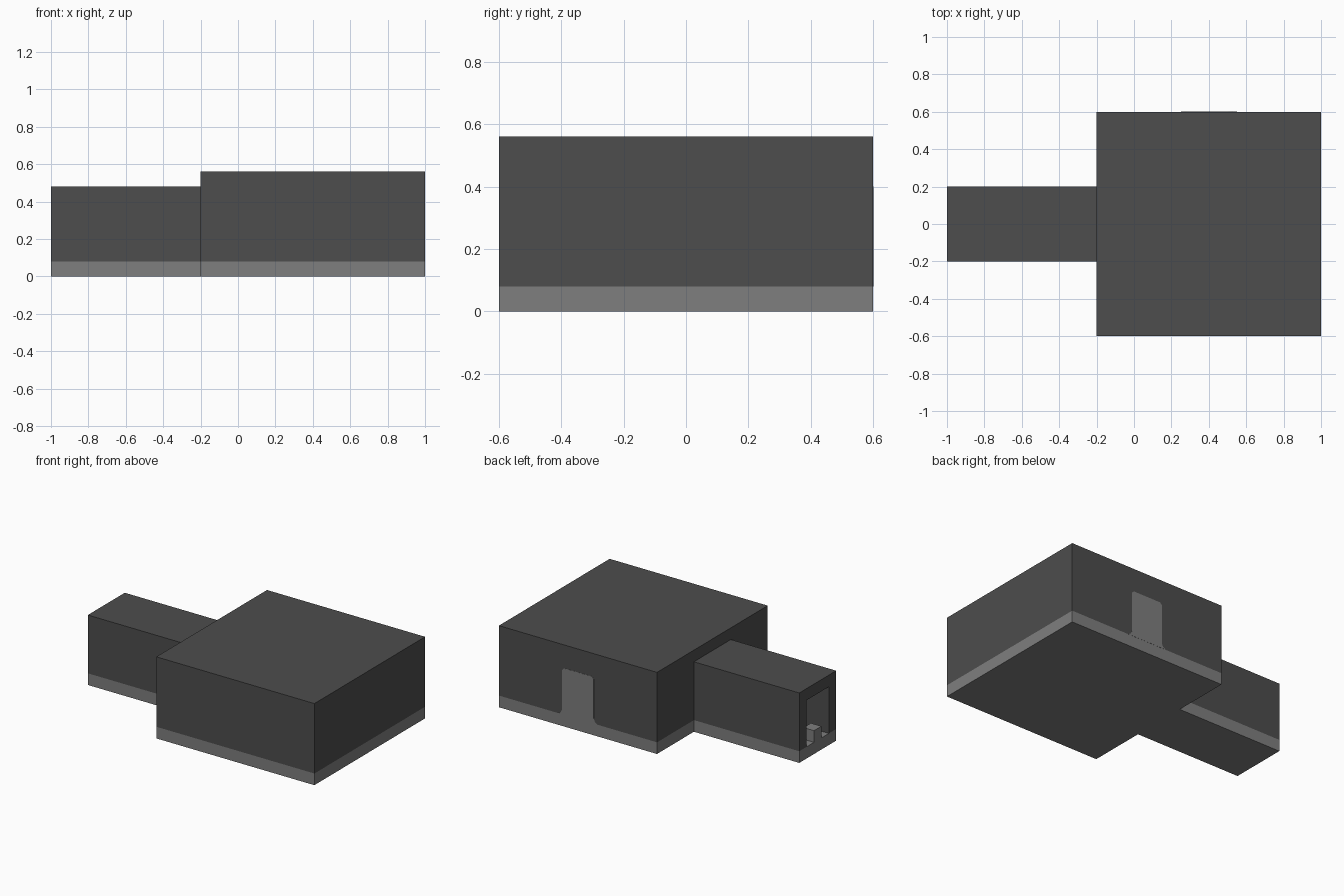
import bpy, bmesh
from mathutils import Vector

cube = bpy.data.objects.get("Cube")
if cube:
    bpy.data.objects.remove(cube, do_unlink=True)


def material(name, value):
    mat = bpy.data.materials.new(name)
    mat.use_nodes = True
    colour = (value, value, value, 1)
    mat.diffuse_color = colour
    mat.node_tree.nodes["Principled BSDF"].inputs["Base Color"].default_value = colour
    return mat


wall_grey = material("dark wall grey", 0.074)
floor_grey = material("light floor grey", 0.21)


def finish(name, bm, mat):
    bmesh.ops.recalc_face_normals(bm, faces=bm.faces)
    mesh = bpy.data.meshes.new(name)
    bm.to_mesh(mesh)
    bm.free()
    mesh.materials.append(mat)
    obj = bpy.data.objects.new(name, mesh)
    bpy.context.collection.objects.link(obj)
    return obj


def box(name, low, high, mat):
    """Box between two opposite corners."""
    low, high = Vector(low), Vector(high)
    bm = bmesh.new()
    bmesh.ops.create_cube(bm, size=1)
    for v in bm.verts:
        v.co = (low + high) / 2 + v.co * (high - low)
    return finish(name, bm, mat)


T = 0.08                      # thickness of walls, floors and roofs
X0, XJ, X1 = -1.0, -0.2, 1.0  # corridor end, junction, far end of the room
ROOM, HALL = 0.6, 0.2         # half widths
ROOM_TOP, HALL_TOP = 0.56, 0.48
DOOR, DOOR_TOP = HALL - T, HALL_TOP - T

# Floor slabs
box("room_floor", (XJ, -ROOM, 0), (X1, ROOM, T), floor_grey)
box("corridor_floor", (X0, -HALL, 0), (XJ, HALL, T), floor_grey)

# Roofs
box("room_roof", (XJ, -ROOM, ROOM_TOP - T), (X1, ROOM, ROOM_TOP), wall_grey)
box("corridor_roof", (X0, -HALL, DOOR_TOP), (XJ, HALL, HALL_TOP), wall_grey)

# Paired walls on both sides of the centre line
for side, s in (("front", -1), ("back", 1)):
    def pair(name, x0, x1, y0, y1, top):
        ys = sorted((s * y0, s * y1))
        box(f"{side}_{name}", (x0, ys[0], T), (x1, ys[1], top), wall_grey)
    pair("room_wall", XJ, X1, ROOM - T, ROOM, ROOM_TOP - T)
    pair("junction_wall", XJ, XJ + T, DOOR, ROOM - T, ROOM_TOP - T)
    pair("corridor_wall", X0, XJ, DOOR, HALL, DOOR_TOP)

# Closed end of the room and the lintel over the inner doorway
box("end_wall", (X1 - T, T - ROOM, T), (X1, ROOM - T, ROOM_TOP - T), wall_grey)
box("doorway_lintel", (XJ, -DOOR, DOOR_TOP), (XJ + T, DOOR, ROOM_TOP - T), wall_grey)

# Small block standing in the corridor entrance
box("entrance_block", (X0, -T / 2, T), (X0 + T, T / 2, 2 * T), floor_grey)

# Flush door panel on the back wall, flared slightly at its foot
half = [(DOOR + 0.03, T), (DOOR + 0.01, T + 0.012), (DOOR, T + 0.035),
        (DOOR, DOOR_TOP - 0.015), (DOOR - 0.015, DOOR_TOP)]
outline = half + [(-x, z) for x, z in reversed(half)]
centre = (XJ + X1) / 2
bm = bmesh.new()
face = bm.faces.new([bm.verts.new((centre + x, ROOM - 0.004, z)) for x, z in outline])
extruded = bmesh.ops.extrude_face_region(bm, geom=[face])
moved = [g for g in extruded["geom"] if isinstance(g, bmesh.types.BMVert)]
bmesh.ops.translate(bm, verts=moved, vec=(0, 0.005, 0))
finish("back_door_panel", bm, floor_grey)
